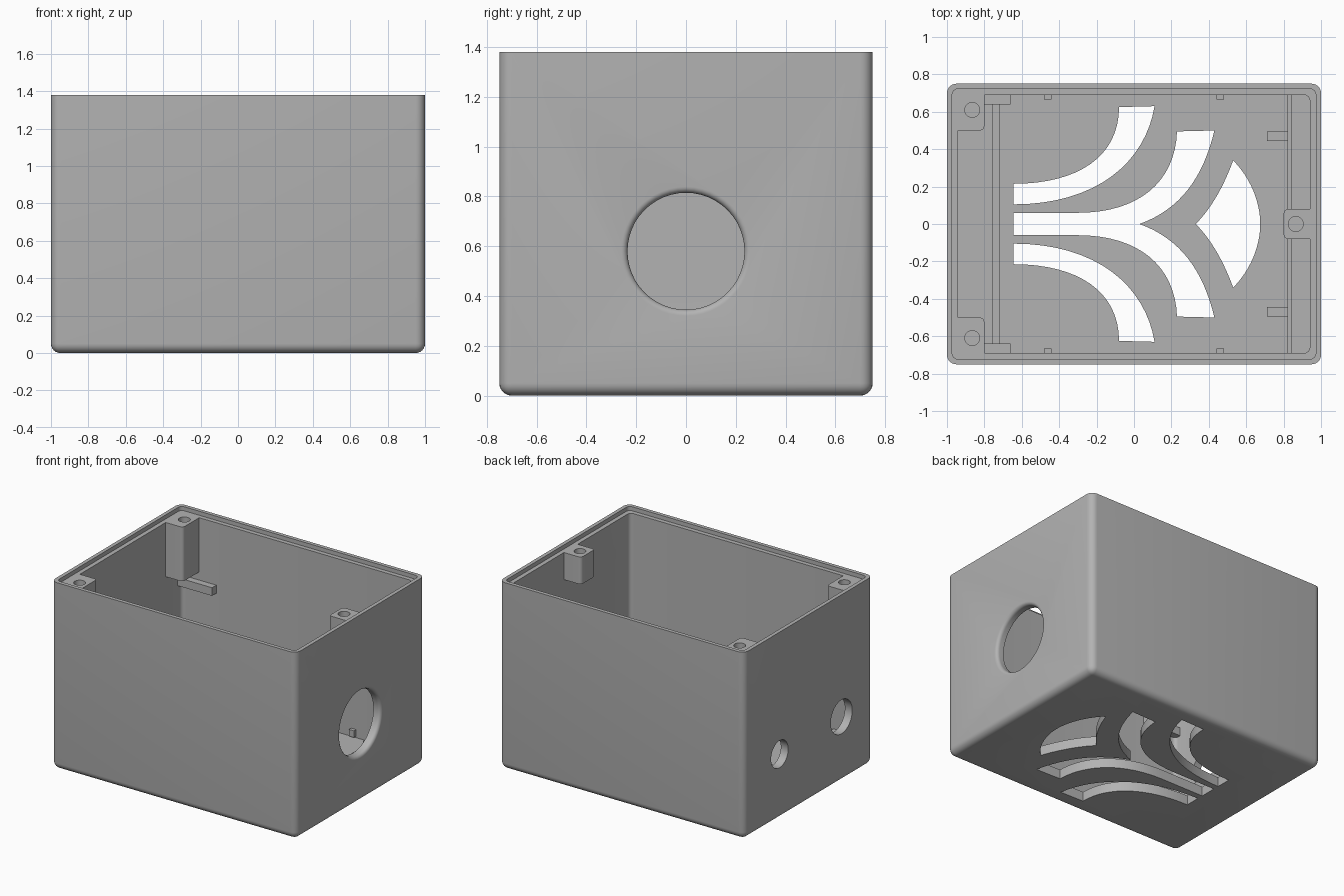
import bpy, bmesh, math
from mathutils import Vector, Matrix

old = bpy.data.objects.get("Cube")
if old:
    bpy.data.objects.remove(old, do_unlink=True)

grey = bpy.data.materials.new("plain grey")
grey.use_nodes = True
COLOR = (0.45, 0.45, 0.45, 1)
grey.diffuse_color = COLOR
grey.node_tree.nodes["Principled BSDF"].inputs["Base Color"].default_value = COLOR


def finish(name, bm):
    bmesh.ops.recalc_face_normals(bm, faces=bm.faces)
    mesh = bpy.data.meshes.new(name)
    bm.to_mesh(mesh)
    bm.free()
    mesh.materials.append(grey)
    ob = bpy.data.objects.new(name, mesh)
    bpy.context.collection.objects.link(ob)
    return ob


def box(name, lo, hi, radius=0, pick=None):
    """Box between two corners; edges accepted by pick are rounded."""
    lo, hi = Vector(lo), Vector(hi)
    bm = bmesh.new()
    bmesh.ops.create_cube(bm, size=1)
    for v in bm.verts:
        v.co = (lo + hi) / 2 + v.co * (hi - lo)
    if radius:
        edges = [e for e in bm.edges if pick(e.verts[0].co, e.verts[1].co)]
        bmesh.ops.bevel(bm, geom=edges, offset=radius, segments=6,
                        profile=0.5, affect='EDGES')
    return finish(name, bm)


def upright(a, b):
    return abs(a.z - b.z) > 0.01


def prism(name, points, z0, z1):
    bm = bmesh.new()
    face = bm.faces.new([bm.verts.new((x, y, z0)) for x, y in points])
    ext = bmesh.ops.extrude_face_region(bm, geom=[face])
    for v in ext["geom"]:
        if isinstance(v, bmesh.types.BMVert):
            v.co.z = z1
    return finish(name, bm)


def lathe(name, profile, matrix, n=48):
    """Solid of revolution about z from (radius, height) pairs."""
    bm = bmesh.new()
    rings = [[bm.verts.new((r * math.cos(i * math.tau / n), r * math.sin(i * math.tau / n), h))
              for i in range(n)] for r, h in profile]
    for a, b in zip(rings, rings[1:]):
        for i in range(n):
            j = (i + 1) % n
            bm.faces.new((a[i], a[j], b[j], b[i]))
    bm.faces.new(rings[0])
    bm.faces.new(rings[-1])
    bm.transform(matrix)
    return finish(name, bm)


def cut(ob, cutter):
    mod = ob.modifiers.new("cut", 'BOOLEAN')
    mod.operation, mod.solver, mod.object = 'DIFFERENCE', 'EXACT', cutter
    bpy.context.view_layer.objects.active = ob
    bpy.ops.object.modifier_apply(modifier=mod.name)
    bpy.data.objects.remove(cutter, do_unlink=True)


def smooth(ob):
    bpy.ops.object.select_all(action='DESELECT')
    ob.select_set(True)
    bpy.context.view_layer.objects.active = ob
    bpy.ops.object.shade_smooth_by_angle(angle=math.radians(30))


def bezier(a, b, c, d, n=16):
    a, b, c, d = map(Vector, (a, b, c, d))
    return [tuple(a * (1 - t) ** 3 + b * 3 * t * (1 - t) ** 2 + c * 3 * t * t * (1 - t) + d * t ** 3)
            for t in (i / n for i in range(n + 1))]


def flip(points):
    return [(x, -y) for x, y in reversed(points)]


FLOOR, LEDGE, TOP = 0.07, 1.35, 1.38
IN_X, IN_Y = 0.94, 0.69

# Open case with rounded corners, cavity and rim step
case = box("case", (-1, -0.75, 0), (1, 0.75, TOP), 0.05,
           lambda a, b: min(a.z, b.z) < 0.01)
cut(case, box("cavity", (-IN_X, -IN_Y, FLOOR), (IN_X, IN_Y, 2), 0.03, upright))
cut(case, box("rim_step", (-0.972, -0.722, LEDGE), (0.972, 0.722, 2), 0.03, upright))

# Curved vents in the floor
outer_vent = (bezier((-.645, .215), (-.3, .215), (-.08, .36), (-.08, .625))
              + bezier((.11, .63), (.06, .33), (-.2, .105), (-.645, .105)))
fork_half = ([(-.645, .06)] + bezier((-.3, .06), (.02, .06), (.22, .22), (.23, .495))
             + bezier((.43, .5), (.37, .25), (.25, .08), (.03, 0)))
fork_vent = fork_half + flip(fork_half)[1:]
crescent_half = (bezier((.33, 0), (.41, .08), (.48, .2), (.53, .34))
                 + bezier((.53, .34), (.62, .25), (.675, .12), (.675, 0))[1:])
crescent_vent = crescent_half + flip(crescent_half)[1:-1]
for shape in (outer_vent, flip(outer_vent), fork_vent, crescent_vent):
    cut(case, prism("vent_cutter", shape, -0.1, 0.2))

# Large side opening with a rounded outer edge, and two cable holes opposite
sideways = Matrix.Rotation(math.pi / 2, 4, 'Y')
fillet = [(0.235 + 0.025 * (1 - math.cos(t)), 0.975 + 0.025 * math.sin(t))
          for t in (i * math.pi / 12 for i in range(7))]
cut(case, lathe("opening_cutter", [(0.235, 0.9)] + fillet + [(0.26, 1.1)],
                Matrix.Translation((0, 0, 0.58)) @ sideways))
for y, r in ((0.337, 0.1), (-0.384, 0.125)):
    cut(case, lathe("cable_cutter", [(r, -1.1), (r, -0.9)],
                    Matrix.Translation((0, y, 0.48)) @ sideways))
smooth(case)


# Screw posts under the rim
def post(name, lo, hi, hole, side):
    ob = box(name, lo, hi, 0.025,
             lambda a, b: upright(a, b) and side(a))
    cut(ob, lathe("screw_cutter", [(0.04, LEDGE - 0.15), (0.04, 2)],
                  Matrix.Translation((*hole, 0)), 24))
    smooth(ob)


for s, label in ((1, "back"), (-1, "front")):
    y0, y1 = sorted((s * 0.5, s * 0.7))
    post(label + "_screw_post", (-0.95, y0, 0.95), (-0.8, y1, LEDGE),
         (-0.865, s * 0.61), lambda a: a.x > -0.9 and abs(a.y) < 0.6)
post("side_screw_post", (0.8, -0.08, 1.15), (0.95, 0.08, LEDGE),
     (0.865, 0), lambda a: a.x < 0.9)

# Rails, supports and clips on both long walls
for s, label in ((1, "back"), (-1, "front")):
    def mirrored(name, x0, x1, ya, yb, z0, z1):
        y0, y1 = sorted((s * ya, s * yb))
        box(label + "_" + name, (x0, y0, z0), (x1, y1, z1))
    mirrored("rail", -0.95, -0.66, 0.64, 0.7, 0.83, 0.89)
    mirrored("panel_support", 0.71, 0.825, 0.445, 0.495, FLOOR - 0.01, 0.2)
    for x, end in ((-0.46, "right"), (0.46, "left")):
        mirrored(end + "_clip", x - 0.02, x + 0.02, 0.665, 0.7, 0.08, 0.13)

# Low upright panels across the floor
box("left_panel", (0.82, -0.695, FLOOR - 0.01), (0.845, 0.695, 0.25))
box("right_panel", (-0.76, -0.695, FLOOR - 0.01), (-0.72, 0.695, 0.2))
